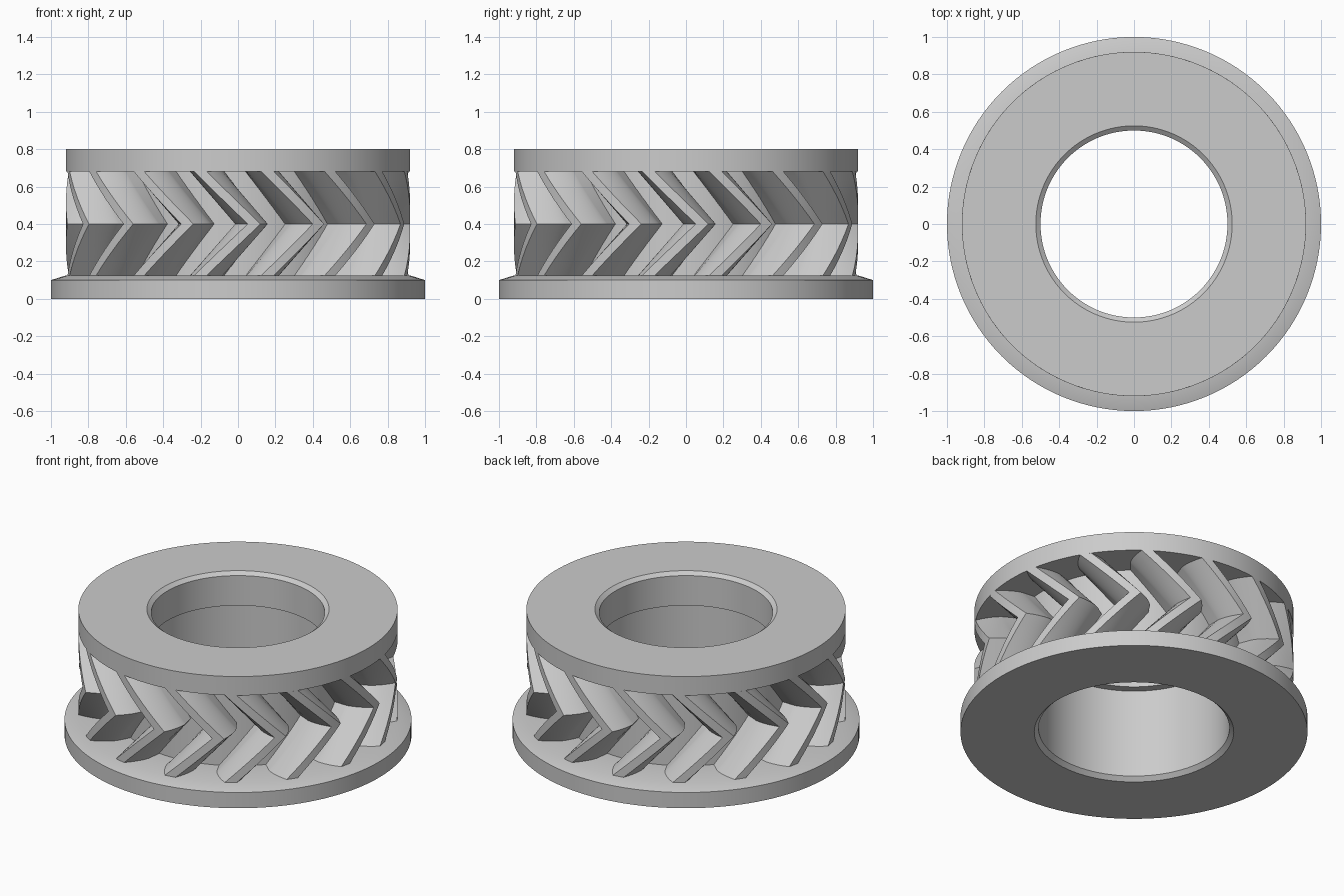
import bpy, bmesh
from math import sin, cos, pi, radians, sqrt, atan

cube = bpy.data.objects.get("Cube")
if cube:
    bpy.data.objects.remove(cube)

grey = bpy.data.materials.new("plain grey")
grey.use_nodes = True
colour = (0.6, 0.6, 0.6, 1)
grey.diffuse_color = colour
grey.node_tree.nodes["Principled BSDF"].inputs["Base Color"].default_value = colour


def finish(name, bm):
    bmesh.ops.recalc_face_normals(bm, faces=bm.faces)
    mesh = bpy.data.meshes.new(name)
    bm.to_mesh(mesh)
    bm.free()
    mesh.materials.append(grey)
    obj = bpy.data.objects.new(name, mesh)
    bpy.context.collection.objects.link(obj)
    bpy.ops.object.select_all(action='DESELECT')
    obj.select_set(True)
    bpy.context.view_layer.objects.active = obj
    bpy.ops.object.shade_smooth_by_angle(angle=radians(25))
    return obj


def ring_strip(bm, a, b):
    n = len(a)
    for i in range(n):
        j = (i + 1) % n
        bm.faces.new((a[i], a[j], b[j], b[i]))


# Gear proportions
TEETH, TIP, ROOT = 16, 0.92, 0.69
PITCH = TIP * TEETH / (TEETH + 2)
BASE = PITCH * cos(radians(20))
LOW, MID, HIGH = 0.125, 0.4, 0.68
TWIST = radians(18)

# Hub: two flanges, core and stepped bore in one revolved section
section = [(0.575, 0), (1, 0), (1, 0.1), (TIP, LOW), (ROOT, LOW), (ROOT, HIGH),
           (TIP, HIGH), (TIP, 0.8), (0.525, 0.8), (0.5, 0.78),
           (0.5, 0.59), (0.55, 0.59), (0.55, 0.025)]
STEPS = 128
bm = bmesh.new()
rings = [[bm.verts.new((r * cos(2 * pi * s / STEPS), r * sin(2 * pi * s / STEPS), z))
          for r, z in section] for s in range(STEPS)]
for s in range(STEPS):
    ring_strip(bm, rings[s], rings[(s + 1) % STEPS])
finish("flanged_hub", bm)


# Involute tooth outline as (radius, angle) pairs
def half_angle(r):
    def inv(x):
        t = sqrt(max((x / BASE) ** 2 - 1, 0))
        return t - atan(t)
    return pi / (2 * TEETH) + inv(PITCH) - inv(max(r, BASE))


radii = [ROOT - 0.02] + [BASE + (TIP - BASE) * (i / 7) ** 1.5 for i in range(8)]
flank = [(r, half_angle(r)) for r in radii]
tip_half = flank[-1][1]
outline = [(r, -a) for r, a in flank] + [(TIP, 0)] + [(r, a) for r, a in reversed(flank)]

# Herringbone teeth swept from the low end through the peak to the high end
HALF = 6
levels = [(LOW + (MID - LOW) * i / HALF, i / HALF - 1) for i in range(HALF)]
levels += [(MID + (HIGH - MID) * i / HALF, -i / HALF) for i in range(HALF + 1)]
peak = radians(-90 + 7.5) - tip_half
bm = bmesh.new()
for k in range(TEETH):
    start = peak + 2 * pi * k / TEETH
    loops = []
    for z, lag in levels:
        turn = start + lag * TWIST
        loops.append([bm.verts.new((r * cos(turn + a), r * sin(turn + a), z))
                      for r, a in outline])
    for a, b in zip(loops, loops[1:]):
        ring_strip(bm, a, b)
    bm.faces.new(loops[0])
    bm.faces.new(loops[-1])
finish("herringbone_teeth", bm)
